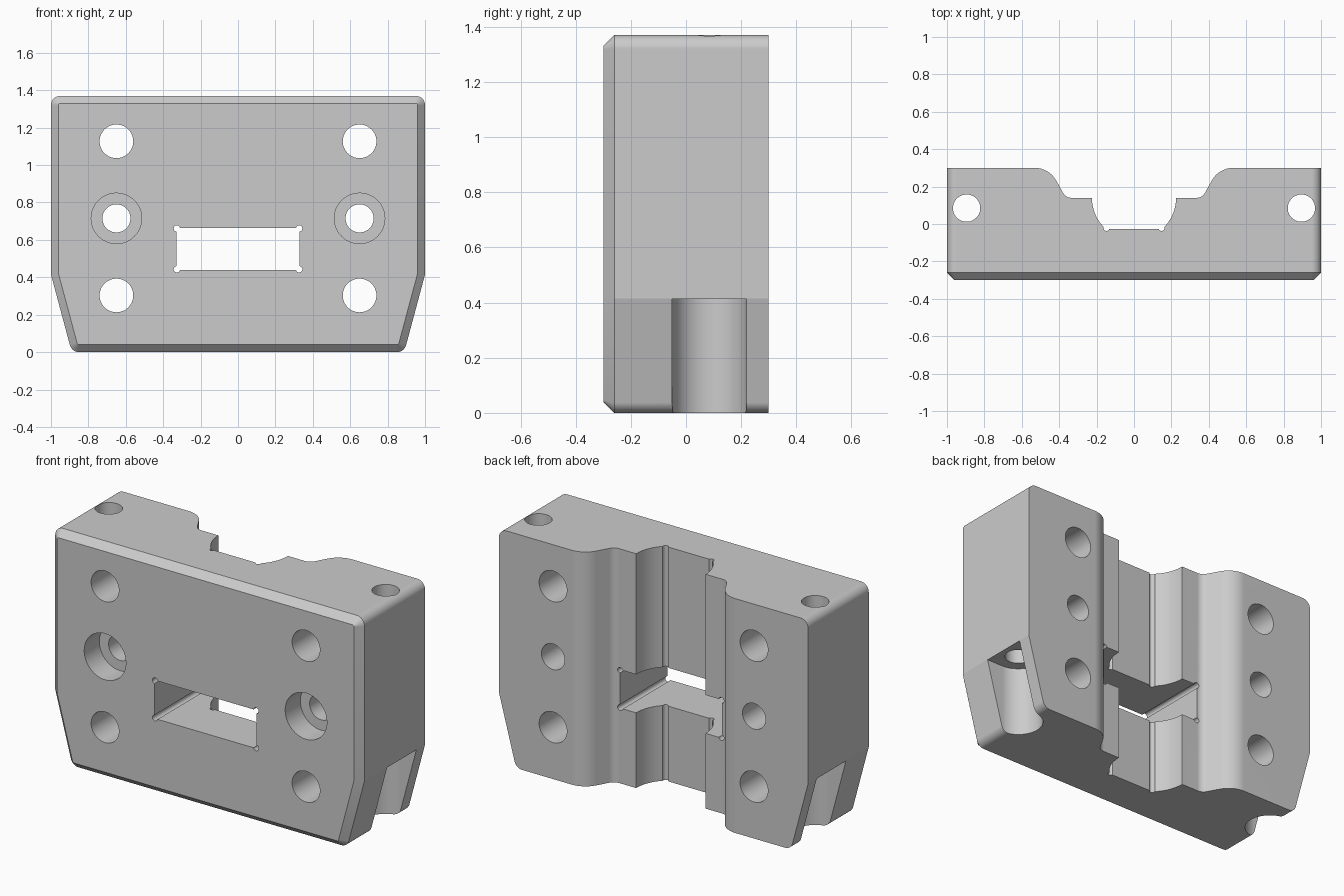
import bpy, bmesh
from math import sin, cos, tan, radians, pi

cube = bpy.data.objects.get("Cube")
if cube:
    bpy.data.objects.remove(cube, do_unlink=True)

WIDTH, HEIGHT, BACK, FRONT = 1.0, 1.37, 0.3, -0.3
KNEE, TAPER, FILLET, BEVEL = 0.415, radians(15), 0.05, 0.04


def arc(cx, cy, r, a0, a1, n):
    """Points on an arc, angles in degrees."""
    angles = [radians(a0 + (a1 - a0) * i / n) for i in range(n + 1)]
    return [(cx + r * cos(a), cy + r * sin(a)) for a in angles]


def circle(cx, cy, r, n=48):
    return arc(cx, cy, r, 0, 360, n)[:-1]


def mirrored(half):
    """Close a right-hand half profile with its left-hand mirror."""
    return half + [(-x, y) for x, y in reversed(half)]


def loft(name, rings):
    """Solid through rings of 3D points with equal counts."""
    bm = bmesh.new()
    loops = [[bm.verts.new(p) for p in ring] for ring in rings]
    n = len(loops[0])
    bm.faces.new(loops[0])
    bm.faces.new(loops[-1])
    for a, b in zip(loops, loops[1:]):
        for i in range(n):
            j = (i + 1) % n
            bm.faces.new((a[i], a[j], b[j], b[i]))
    bmesh.ops.recalc_face_normals(bm, faces=bm.faces)
    mesh = bpy.data.meshes.new(name)
    bm.to_mesh(mesh)
    bm.free()
    obj = bpy.data.objects.new(name, mesh)
    bpy.context.scene.collection.objects.link(obj)
    return obj


def along_y(points, y):
    return [(x, y, z) for x, z in points]


def along_z(points, z):
    return [(x, y, z) for x, y in points]


def outline(inset):
    """Front silhouette: rounded corners, tapered lower sides."""
    r = FILLET - inset
    low = WIDTH - KNEE * tan(TAPER)
    cx = low + FILLET * tan(TAPER) - FILLET / cos(TAPER)
    knee_z = KNEE + inset * (1 / cos(TAPER) - 1) / tan(TAPER)
    half = arc(cx, FILLET, r, -90, -15, 8)
    half.append((WIDTH - inset, knee_z))
    half += arc(WIDTH - FILLET, HEIGHT - FILLET, r, 0, 90, 10)
    return mirrored(half)


# Main block with a chamfered front rim
block = loft("mounting_block", [along_y(outline(0), BACK),
                                along_y(outline(0), FRONT + BEVEL),
                                along_y(outline(BEVEL), FRONT)])
cutters = []


def cut_y(name, points, y0=-0.5, y1=0.5):
    cutters.append(loft(name, [along_y(points, y0), along_y(points, y1)]))


def cut_z(name, points, z0=-0.2, z1=1.6):
    cutters.append(loft(name, [along_z(points, z0), along_z(points, z1)]))


# Stepped channel down the back: flared mouth, shelf, round groove, flat floor
floor_y = -0.026
groove = arc(0, 0.14, 0.225, 0, -47.5, 8)
flare = arc(0.53, 0.17, 0.13, 90, 150, 8) + arc(0.335, 0.19, 0.05, -30, -90, 7)
cut_z("back_channel", mirrored([(0.53, 0.5)] + flare + groove))
for s in (-1, 1):
    cut_z("channel_relief", circle(s * 0.147, floor_y + 0.005, 0.016, 24))

# Rectangular window with relieved corners
x, z0, z1 = 0.33, 0.44, 0.664
cut_y("window", [(-x, z0), (x, z0), (x, z1), (-x, z1)])
for s in (-1, 1):
    for z in (z0 + 0.003, z1 - 0.003):
        cut_y("window_relief", circle(s * (x - 0.003), z, 0.017, 24))

for s in (-1, 1):
    # Front-to-back bolt holes, the middle one counterbored
    for z, r in ((0.303, 0.09), (0.715, 0.075), (1.127, 0.09)):
        cut_y("bolt_hole", circle(s * 0.65, z, r))
    cut_y("counterbore", circle(s * 0.65, 0.715, 0.135), -0.5, FRONT + 0.14)
    # Vertical side screw holes with open head pockets below
    cut_z("side_screw_hole", circle(s * 0.895, 0.085, 0.073))
    pocket = [(1.2, -0.05)] + arc(0.895, 0.085, 0.135, 270, 90, 24) + [(1.2, 0.22)]
    cut_z("head_pocket", [(s * px, py) for px, py in pocket], -0.2, 0.413)

# Cut everything out of the block, then discard the cutters
for cutter in cutters:
    cutter.hide_render = True
    mod = block.modifiers.new(cutter.name, "BOOLEAN")
    mod.operation, mod.solver, mod.object = "DIFFERENCE", "EXACT", cutter
depsgraph = bpy.context.evaluated_depsgraph_get()
result = bpy.data.meshes.new_from_object(block.evaluated_get(depsgraph))
block.modifiers.clear()
block.data = result
for cutter in cutters:
    bpy.data.objects.remove(cutter, do_unlink=True)

# Single grey finish
grey = bpy.data.materials.new("light_grey")
grey.use_nodes = True
colour = (0.6, 0.6, 0.6, 1)
grey.diffuse_color = colour
for node in grey.node_tree.nodes:
    if node.type == "BSDF_PRINCIPLED":
        node.inputs["Base Color"].default_value = colour
block.data.materials.clear()
block.data.materials.append(grey)

# Smooth curved walls, keep real edges crisp
bpy.ops.object.select_all(action="DESELECT")
block.select_set(True)
bpy.context.view_layer.objects.active = block
bpy.ops.object.shade_smooth_by_angle(angle=radians(12))
weighted = block.modifiers.new("even_shading", "WEIGHTED_NORMAL")
weighted.keep_sharp = True
